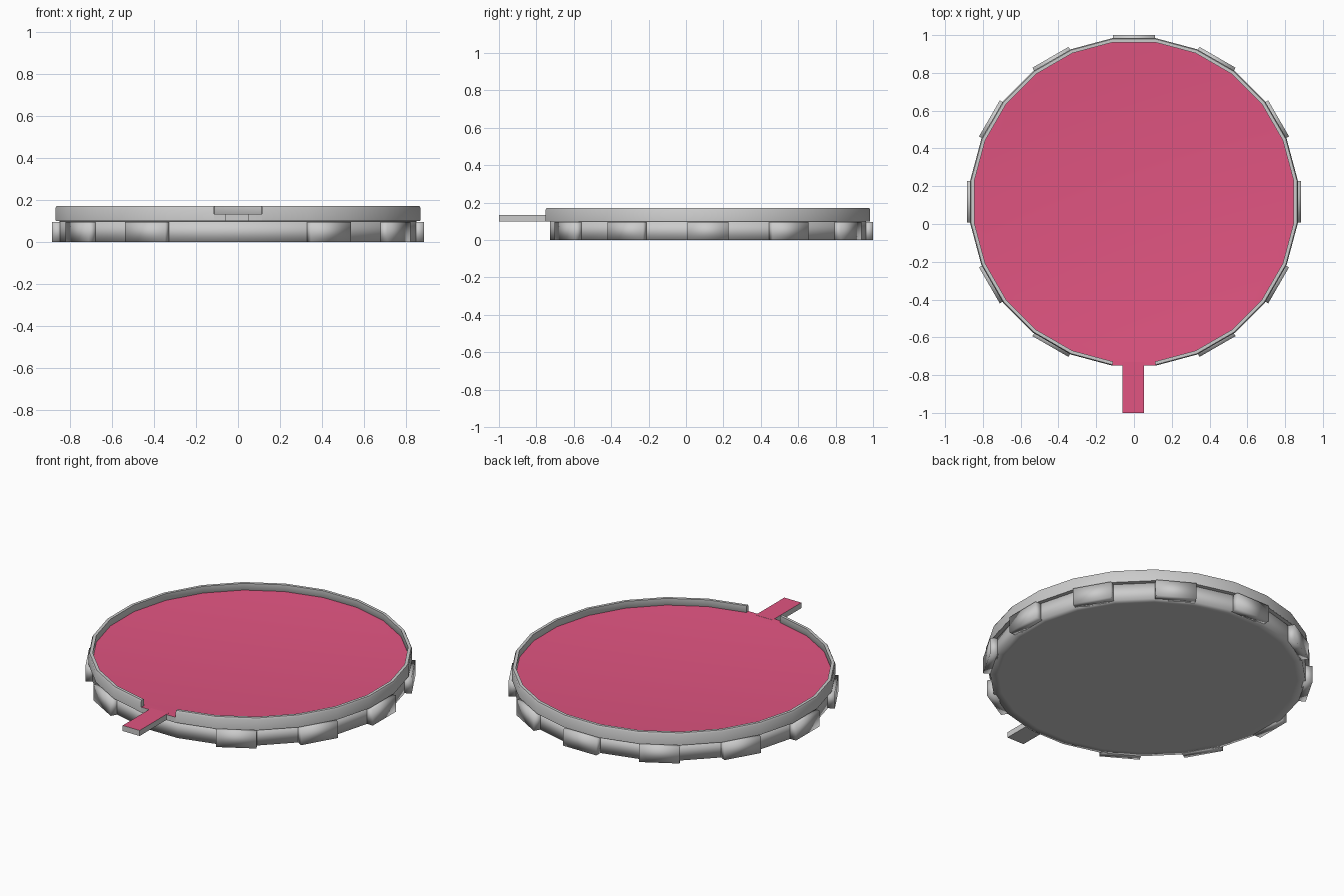
import bpy, bmesh, math
from mathutils import Matrix

if "Cube" in bpy.data.objects:
    bpy.data.objects.remove(bpy.data.objects["Cube"])

CY = 0.117          # disc centre in y
SIDES = 24
STEP = 2 * math.pi / SIDES
START = math.radians(-82.5)   # first corner, just right of the front gap


def material(name, rgb):
    m = bpy.data.materials.new(name)
    m.diffuse_color = (*rgb, 1)
    m.use_nodes = True
    m.node_tree.nodes["Principled BSDF"].inputs["Base Color"].default_value = m.diffuse_color
    return m


grey = material("grey metal", (0.60, 0.60, 0.60))
pink = material("pink enamel", (0.75, 0.09, 0.22))


def point(apothem, z, k):
    r = apothem / math.cos(STEP / 2)
    a = START + k * STEP
    return (r * math.cos(a), CY + r * math.sin(a), z)


def finish(name, bm, mats, angle):
    bmesh.ops.recalc_face_normals(bm, faces=bm.faces)
    me = bpy.data.meshes.new(name)
    bm.to_mesh(me)
    bm.free()
    for m in mats:
        me.materials.append(m)
    ob = bpy.data.objects.new(name, me)
    bpy.context.collection.objects.link(ob)
    bpy.ops.object.select_all(action='DESELECT')
    ob.select_set(True)
    bpy.context.view_layer.objects.active = ob
    if angle is None:
        bpy.ops.object.shade_smooth()
    else:
        bpy.ops.object.shade_smooth_by_angle(angle=math.radians(angle))
    return ob


def lathe(profile):
    """Closed 24-sided solid: rings from bottom to top, capped at both ends."""
    bm = bmesh.new()
    rings = [[bm.verts.new(point(r, z, k)) for k in range(SIDES)] for r, z in profile]
    for a, b in zip(rings, rings[1:]):
        for k in range(SIDES):
            j = (k + 1) % SIDES
            bm.faces.new((a[k], a[j], b[j], b[k]))
    bm.faces.new(rings[0])
    bm.faces.new(rings[-1])
    return bm


def paint_top(bm):
    bmesh.ops.recalc_face_normals(bm, faces=bm.faces)
    for f in bm.faces:
        f.material_index = 1 if f.normal.z > 0.5 else 0


# Lower cup, shaded softly into its underside
finish("base", lathe([(0.80, 0), (0.845, 0), (0.845, 0.10)]), [grey], None)

# Tray with a slightly dished pink floor
bm = lathe([(0.845, 0.098), (0.866, 0.10), (0.866, 0.132), (0.845, 0.132), (0.80, 0.126)])
paint_top(bm)
finish("tray", bm, [grey, pink], 30)

# Raised rim, open along the front edge
bm = bmesh.new()
section = [(0.845, 0.12), (0.867, 0.101), (0.867, 0.162), (0.862, 0.172), (0.845, 0.172)]
loops = [[bm.verts.new(point(r, z, k)) for r, z in section] for k in range(SIDES)]
n = len(section)
for a, b in zip(loops, loops[1:]):
    for i in range(n):
        j = (i + 1) % n
        bm.faces.new((a[i], a[j], b[j], b[i]))
bm.faces.new(loops[0])
bm.faces.new(loops[-1])
finish("rim", bm, [grey], 50)

# Eleven grip blocks on every second side, none at the front
for i in range(11):
    a = math.radians(-60 + 30 * i)
    bm = bmesh.new()
    bmesh.ops.create_cube(bm, size=1, matrix=Matrix.Translation((0, CY, 0))
                          @ Matrix.Rotation(a, 4, 'Z')
                          @ Matrix.Translation((0.859, 0, 0.048))
                          @ Matrix.Diagonal((0.05, 0.22, 0.096, 1)))
    finish(f"grip_{i + 1}", bm, [grey], None)

# Front tab with pink top
bm = bmesh.new()
bmesh.ops.create_cube(bm, size=1, matrix=Matrix.Translation((-0.004, -0.865, 0.1165))
                      @ Matrix.Diagonal((0.112, 0.27, 0.033, 1)))
paint_top(bm)
finish("front_tab", bm, [grey, pink], 30)
